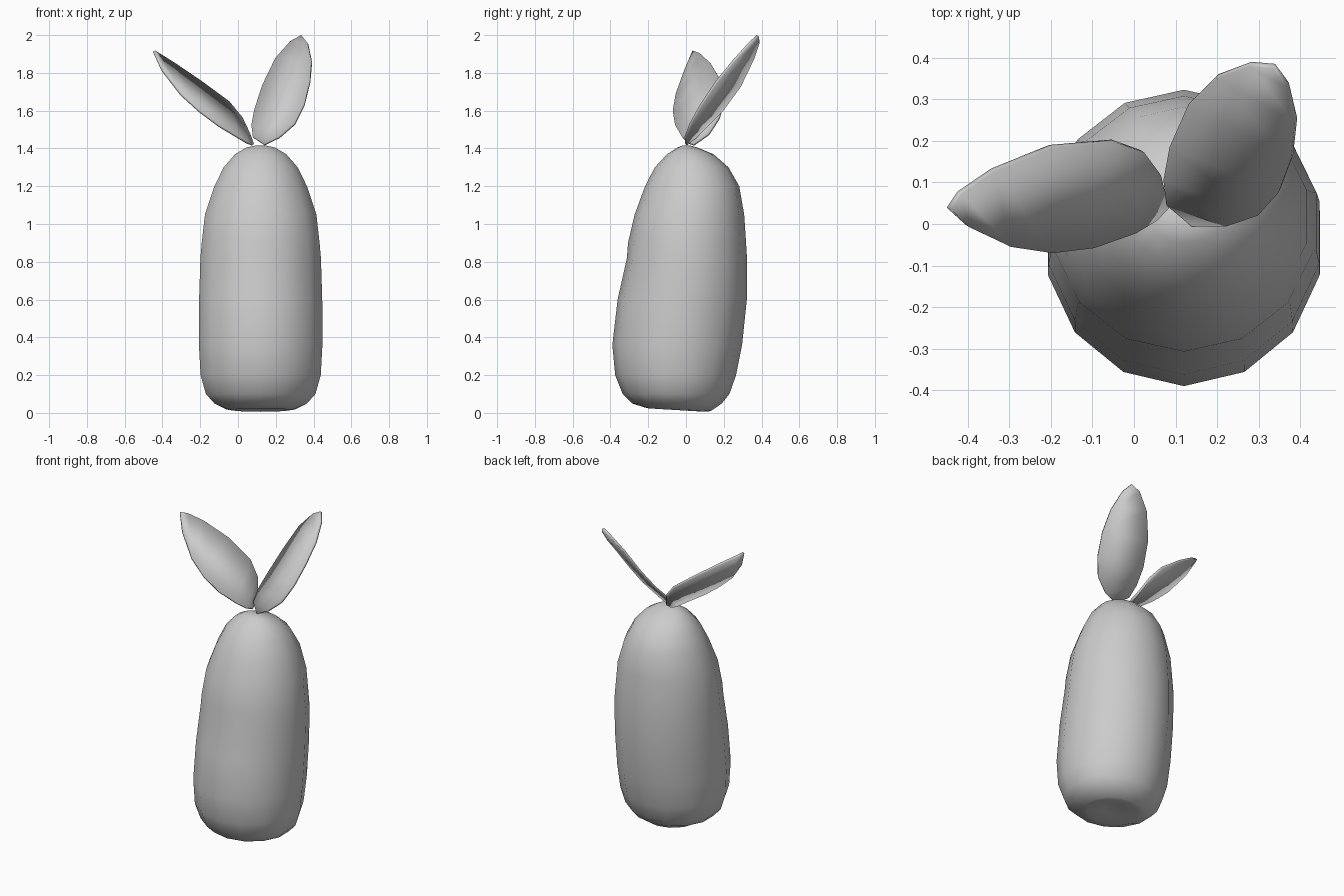
import bpy, bmesh
from math import sin, cos, pi

SIDES = 14
CX = 0.12


def finish(name, bm, angle):
    bmesh.ops.recalc_face_normals(bm, faces=bm.faces)
    me = bpy.data.meshes.new(name)
    bm.to_mesh(me)
    bm.free()
    ob = bpy.data.objects.new(name, me)
    bpy.context.collection.objects.link(ob)
    bpy.ops.object.select_all(action='DESELECT')
    ob.select_set(True)
    bpy.context.view_layer.objects.active = ob
    bpy.ops.object.shade_smooth_by_angle(angle=angle)
    return ob


# Body: stacked 14-sided rings (z, half width x, front y, back y)
rings = [
    (0.035, 0.06, -0.11, 0.01), (0.012, 0.15, -0.20, 0.10), (0.017, 0.18, -0.225, 0.13),
    (0.05, 0.245, -0.285, 0.19), (0.10, 0.29, -0.335, 0.23), (0.20, 0.318, -0.375, 0.265),
    (0.36, 0.327, -0.39, 0.297), (0.60, 0.326, -0.362, 0.322), (0.82, 0.319, -0.313, 0.323),
    (0.90, 0.312, -0.307, 0.318), (1.05, 0.295, -0.272, 0.308), (1.20, 0.245, -0.217, 0.282),
    (1.30, 0.196, -0.165, 0.225), (1.37, 0.135, -0.10, 0.145), (1.405, 0.075, -0.045, 0.06),
    (1.415, 0.03, -0.02, 0.025)]
bm = bmesh.new()
loops = []
for z, rx, y0, y1 in rings:
    cy, ry = (y0 + y1) / 2, (y1 - y0) / 2
    rx /= cos(pi / SIDES)
    loops.append([bm.verts.new((CX + rx * sin(2 * pi * i / SIDES),
                                cy + ry * cos(2 * pi * i / SIDES),
                                max(z - (0.06 * (cy + ry * cos(2 * pi * i / SIDES)) if z < 0.02 else 0), 0)))
                  for i in range(SIDES)])
for a, b in zip(loops, loops[1:]):
    for i in range(SIDES):
        j = (i + 1) % SIDES
        bm.faces.new((a[i], a[j], b[j], b[i]))
bm.faces.new(loops[0])
bm.faces.new(loops[-1])
finish("body", bm, 1.4)


# Leaves: thin blades spanned between two edge curves
def leaf(name, base, edge_a, edge_b, tip):
    bm = bmesh.new()
    b, t = bm.verts.new(base), bm.verts.new(tip)
    ea = [bm.verts.new(p) for p in edge_a]
    eb = [bm.verts.new(p) for p in edge_b]
    bm.faces.new((b, ea[0], eb[0]))
    for i in range(len(ea) - 1):
        bm.faces.new((ea[i], ea[i + 1], eb[i + 1], eb[i]))
    bm.faces.new((ea[-1], t, eb[-1]))
    ob = finish(name, bm, 0.8)
    mod = ob.modifiers.new("thickness", 'SOLIDIFY')
    mod.thickness = 0.014
    mod.offset = 0


leaf("left_leaf", (0.08, 0.04, 1.42),
     [(0.05, 0.01, 1.43), (0, -0.02, 1.46), (-0.1, -0.055, 1.52),
      (-0.2, -0.067, 1.595), (-0.3, -0.052, 1.685), (-0.4, -0.005, 1.815)],
     [(0.06, 0.12, 1.475), (0.02, 0.175, 1.56), (-0.05, 0.2, 1.645),
      (-0.2, 0.187, 1.755), (-0.34, 0.13, 1.85), (-0.42, 0.075, 1.9)],
     (-0.445, 0.037, 1.915))
leaf("right_leaf", (0.14, 0.0, 1.42),
     [(0.22, -0.002, 1.46), (0.30, 0.025, 1.53), (0.35, 0.08, 1.63),
      (0.38, 0.16, 1.75), (0.39, 0.25, 1.86), (0.37, 0.335, 1.955)],
     [(0.08, 0.05, 1.46), (0.073, 0.11, 1.52), (0.088, 0.19, 1.6),
      (0.13, 0.285, 1.73), (0.2, 0.355, 1.875), (0.28, 0.385, 1.965)],
     (0.337, 0.38, 1.996))
